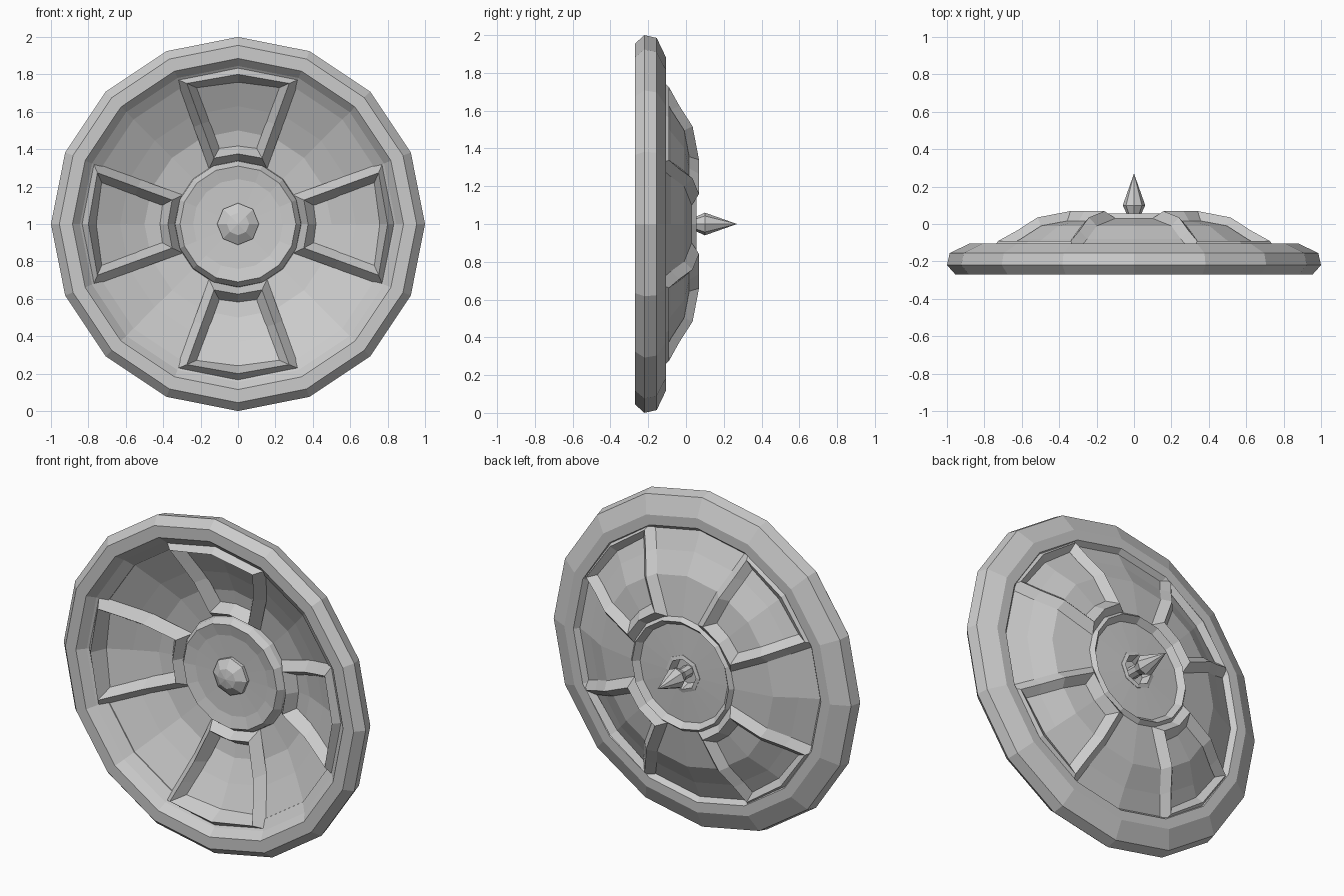
import bpy, bmesh
from math import sin, cos, pi, radians

cube = bpy.data.objects.get("Cube")
if cube:
    bpy.data.objects.remove(cube)

grey = bpy.data.materials.new("plain_grey")
grey.use_nodes = True
grey.diffuse_color = (0.6, 0.6, 0.6, 1)
grey.node_tree.nodes["Principled BSDF"].inputs["Base Color"].default_value = (0.6, 0.6, 0.6, 1)


def polar(r, angle, y):
    """Point on the wheel face; angle runs from the top towards +x."""
    return (r * sin(angle), y, 1 + r * cos(angle))


def skin(name, rings, close_section=True):
    """Join a closed loop of equal cross-sections into a flat shaded object."""
    bm = bmesh.new()
    rows = [[bm.verts.new(p) for p in ring] for ring in rings]
    n = len(rows[0])
    for a, b in zip(rows, rows[1:] + rows[:1]):
        for i in range(n if close_section else n - 1):
            j = (i + 1) % n
            bm.faces.new((a[i], a[j], b[j], b[i]))
    bmesh.ops.remove_doubles(bm, verts=bm.verts, dist=0.0001)
    bmesh.ops.recalc_face_normals(bm, faces=bm.faces)
    mesh = bpy.data.meshes.new(name)
    bm.to_mesh(mesh)
    bm.free()
    mesh.materials.append(grey)
    obj = bpy.data.objects.new(name, mesh)
    bpy.context.collection.objects.link(obj)


def lathe(name, profile, sides, closed=True):
    """Turn an (r, y) profile around the wheel axis."""
    skin(name, [[polar(r, 2 * pi * k / sides, y) for r, y in profile]
                for k in range(sides)], closed)


# Heavy outer rim
lathe("rim", [(0.955, -0.27), (1.0, -0.22), (0.985, -0.155), (0.88, -0.105),
              (0.82, -0.105), (0.79, -0.14), (0.79, -0.185), (0.845, -0.225), (0.885, -0.27)], 16)

# Dished sheet with a raised hub in front and a shallow recess behind
dish_back = [(0.83, -0.15), (0.69, -0.08), (0.57, -0.01), (0.34, 0.03)]
dish_front = [(0.83, -0.20), (0.63, -0.095), (0.50, -0.035), (0.34, -0.01)]
hub = [(0.32, 0.055), (0.29, 0.02), (0.10, 0.028), (0.10, -0.055), (0.24, -0.06),
       (0.31, -0.075), (0.335, -0.04)]
lathe("dish_and_hub", dish_back + hub + dish_front[::-1], 16)

# Centre boss with a dimple behind, and the rear spike
lathe("centre_boss", [(0, -0.12), (0.06, -0.11), (0.112, -0.075), (0.112, 0.03),
                      (0.09, 0.036), (0.075, -0.02), (0, -0.02)], 8, False)
lathe("rear_spike", [(0, -0.03), (0.035, -0.03), (0.035, 0.045), (0.06, 0.10), (0, 0.27)], 8, False)


def depth(surface, r):
    """Depth of a dish surface at a radius."""
    for (r1, y1), (r0, y0) in zip(surface, surface[1:]):
        if r >= r0:
            return y0 + (y1 - y0) * (r - r0) / (r1 - r0)
    return surface[-1][1]


def frame_section(r, side, end, turn, surface, lift):
    """Ridged section; side picks the bar (0 on arcs), end is the arc's outward direction."""
    def at(out, rise):
        rr = r + end * 0.042 * out
        angle = turn + side * (radians(20) + 0.045 * out / rr)
        return polar(rr, angle, depth(surface, rr) + rise)
    return [at(1, 0), at(0, lift), at(-1, 0)]


# Raised window frames: four in front, and four behind set between them
path = [(0.80, 0, 1), (0.80, 1, 1), (0.69, 1, 0), (0.57, 1, 0), (0.375, 1, -1), (0.375, 0, -1),
        (0.375, -1, -1), (0.57, -1, 0), (0.69, -1, 0), (0.80, -1, 1)]
for k in range(4):
    for label, turn, surface, lift in (("front_frame", 0, dish_front, -0.07),
                                       ("back_frame", pi / 4, dish_back, 0.045)):
        skin(f"{label}_{k + 1}", [frame_section(r, s, e, turn + k * pi / 2, surface, lift)
                                  for r, s, e in path])
